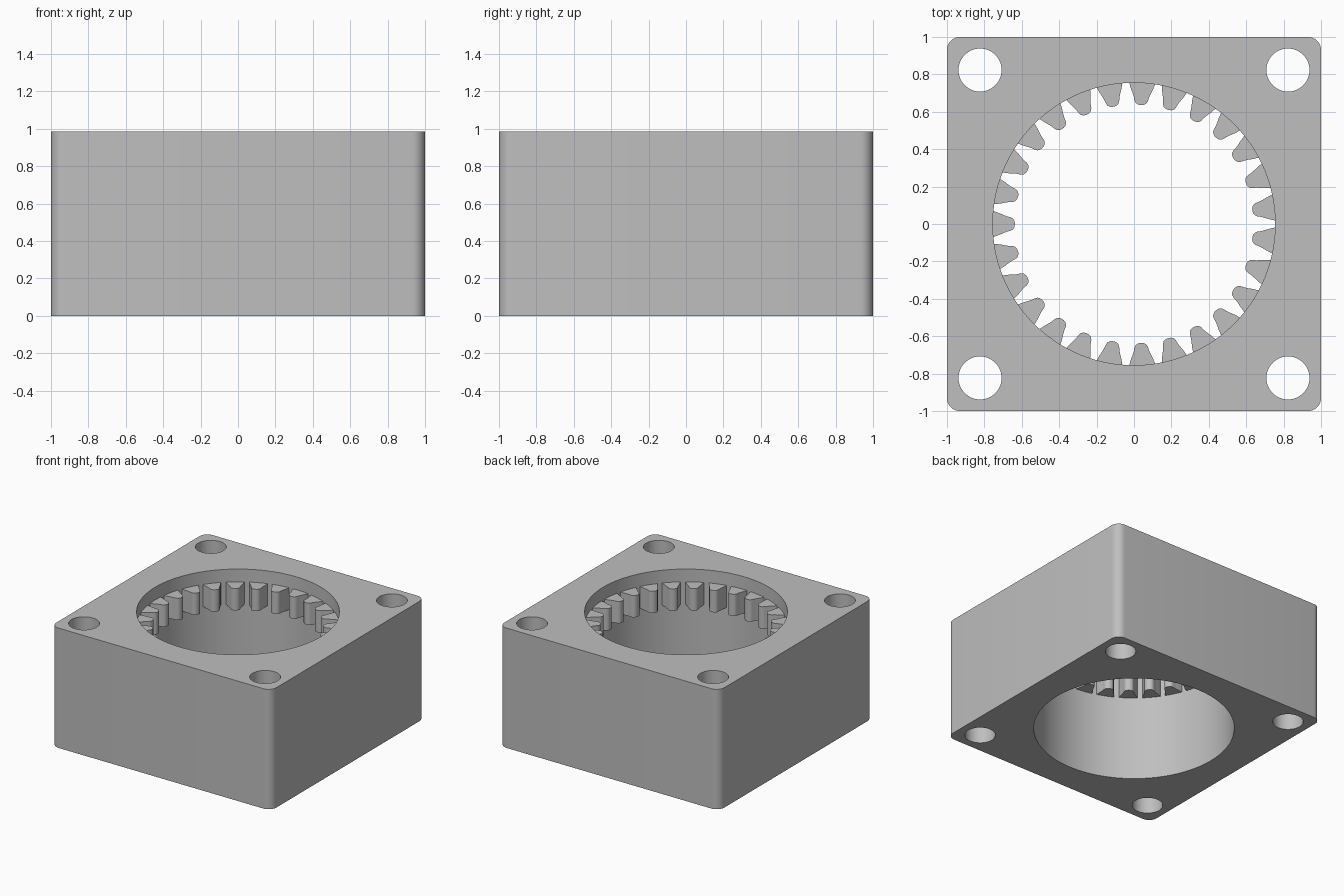
import bpy, math
from math import cos, sin, pi

cube = bpy.data.objects.get("Cube")
if cube:
    bpy.data.objects.remove(cube, do_unlink=True)

HEIGHT, BORE, TEETH = 0.985, 0.755, 27

grey = bpy.data.materials.new("machined grey")
grey.use_nodes = True
colour = (0.52, 0.52, 0.52, 1)
grey.diffuse_color = colour
grey.node_tree.nodes["Principled BSDF"].inputs["Base Color"].default_value = colour


def arc(cx, cy, r, start, end, n):
    """Points along an arc, both ends included."""
    angles = [start + (end - start) * i / n for i in range(n + 1)]
    return [(cx + r * cos(a), cy + r * sin(a)) for a in angles]


def circle(cx, cy, r, n):
    return arc(cx, cy, r, 0, 2 * pi, n)[:-1]


def extrude_outlines(name, outlines, z0, z1):
    """Filled solid from closed outlines; nested outlines become holes."""
    curve = bpy.data.curves.new(name, "CURVE")
    curve.dimensions = "2D"
    curve.fill_mode = "BOTH"
    curve.extrude = (z1 - z0) / 2
    for points in outlines:
        spline = curve.splines.new("POLY")
        spline.points.add(len(points) - 1)
        for p, (x, y) in zip(spline.points, points):
            p.co = (x, y, 0, 1)
        spline.use_cyclic_u = True
    obj = bpy.data.objects.new(name, curve)
    bpy.context.collection.objects.link(obj)
    obj.location.z = (z0 + z1) / 2
    bpy.ops.object.select_all(action="DESELECT")
    obj.select_set(True)
    bpy.context.view_layer.objects.active = obj
    bpy.ops.object.convert(target="MESH")
    obj = bpy.context.view_layer.objects.active
    # Weld caps to walls
    bpy.ops.object.mode_set(mode="EDIT")
    bpy.ops.mesh.select_all(action="SELECT")
    bpy.ops.mesh.remove_doubles(threshold=0.0001)
    bpy.ops.mesh.normals_make_consistent(inside=False)
    bpy.ops.object.mode_set(mode="OBJECT")
    bpy.ops.object.shade_smooth_by_angle(angle=math.radians(30))
    obj.data.materials.clear()
    obj.data.materials.append(grey)
    return obj


# Square housing with rounded corners, central bore and four bolt holes
corner = 0.07
inset = 1 - corner
quadrants = [(1, 1), (-1, 1), (-1, -1), (1, -1)]
outline = []
for i, (sx, sy) in enumerate(quadrants):
    outline += arc(sx * inset, sy * inset, corner, i * pi / 2, (i + 1) * pi / 2, 8)
bolt_holes = [circle(sx * 0.823, sy * 0.823, 0.115, 48) for sx, sy in quadrants]
extrude_outlines("housing", [outline, circle(0, 0, BORE, 128)] + bolt_holes, 0, HEIGHT)

# Internal gear teeth: (radius, half width) from root to rounded tip
flank = [(0.765, 0.073), (0.745, 0.067), (0.72, 0.058), (0.7, 0.049),
         (0.68, 0.041), (0.66, 0.036), (0.647, 0.029), (0.64, 0.018), (0.637, 0.006)]
profile = flank + [(r, -w) for r, w in reversed(flank)]


def tooth(angle):
    c, s = cos(angle), sin(angle)
    return [(r * c - w * s, r * s + w * c) for r, w in profile]


teeth = [tooth((i + 0.5) * 2 * pi / TEETH) for i in range(TEETH)]
extrude_outlines("ring_gear_teeth", teeth, 0.7, 0.88)
